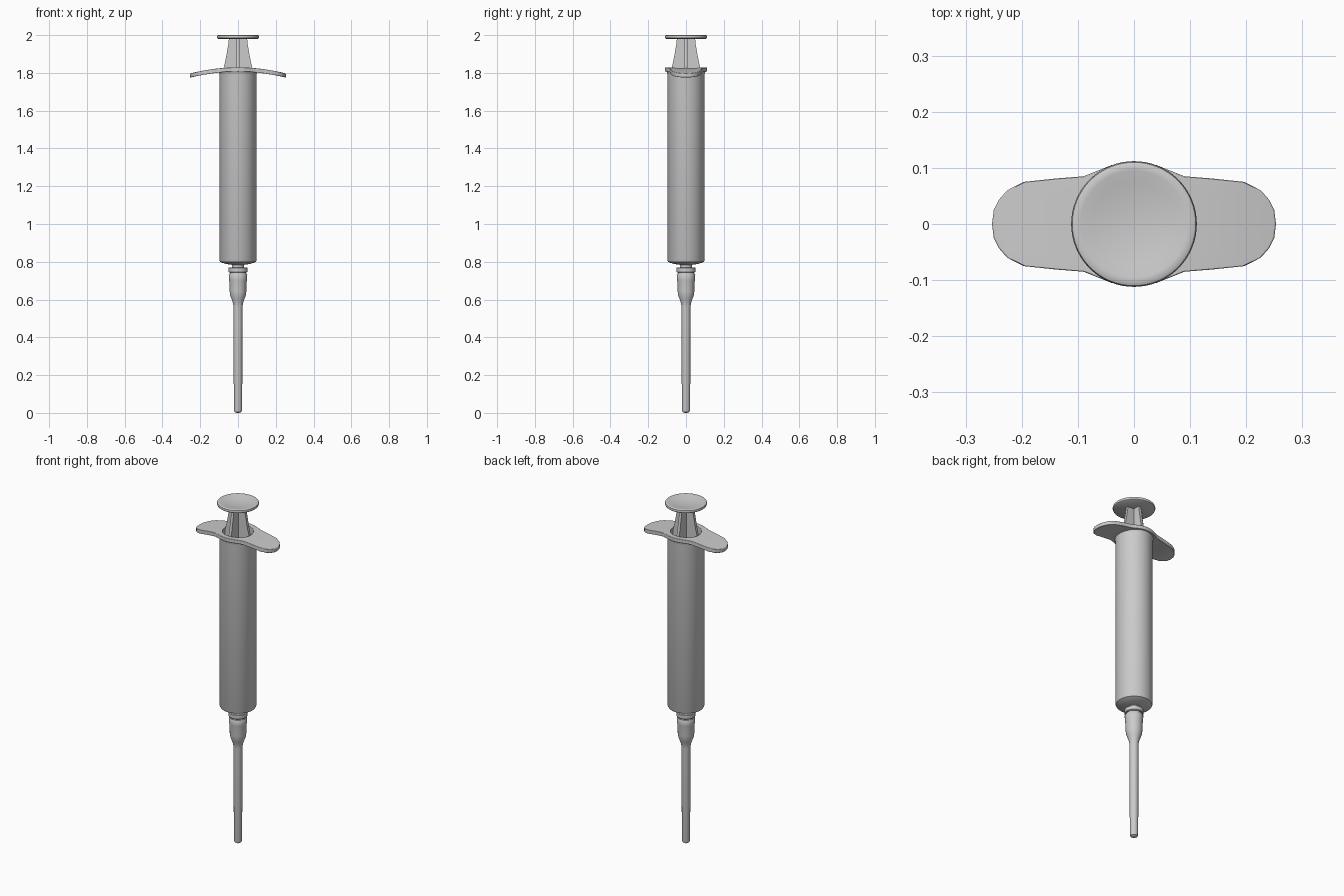
import bpy, bmesh
from math import sin, cos, pi, radians

if "Cube" in bpy.data.objects:
    bpy.data.objects.remove(bpy.data.objects["Cube"])


def make_object(name, bm):
    bmesh.ops.remove_doubles(bm, verts=bm.verts, dist=1e-5)
    bmesh.ops.recalc_face_normals(bm, faces=bm.faces)
    mesh = bpy.data.meshes.new(name)
    bm.to_mesh(mesh)
    bm.free()
    obj = bpy.data.objects.new(name, mesh)
    bpy.context.collection.objects.link(obj)
    bpy.ops.object.select_all(action='DESELECT')
    bpy.context.view_layer.objects.active = obj
    obj.select_set(True)
    bpy.ops.object.shade_smooth_by_angle(angle=radians(35))
    return obj


def lathe(name, profile, steps=48):
    bm = bmesh.new()
    vs = [bm.verts.new((r, 0, z)) for r, z in profile]
    es = [bm.edges.new(p) for p in zip(vs, vs[1:])]
    bmesh.ops.spin(bm, geom=vs + es, cent=(0, 0, 0), axis=(0, 0, 1),
                   angle=2 * pi, steps=steps, use_duplicate=False)
    return make_object(name, bm)


# Needle sheath with flared hub
lathe("needle_sheath", [
    (0, 0), (0.012, 0.001), (0.019, 0.006), (0.022, 0.018), (0.024, 0.56),
    (0.026, 0.58), (0.034, 0.602), (0.041, 0.622), (0.044, 0.642),
    (0.045, 0.69), (0.048, 0.704), (0.049, 0.732), (0.046, 0.737), (0, 0.737)], 32)

# Needle hub collar
lathe("needle_collar", [
    (0, 0.735), (0.042, 0.735), (0.042, 0.744), (0.047, 0.744), (0.050, 0.747),
    (0.050, 0.768), (0.047, 0.771), (0, 0.771)], 32)

# Hollow barrel with tip and fillet below the flange
lathe("barrel", [
    (0, 0.765), (0.033, 0.765), (0.033, 0.784), (0.06, 0.788), (0.084, 0.795),
    (0.094, 0.80), (0.098, 0.808), (0.098, 1.79), (0.10, 1.802), (0.105, 1.81),
    (0.082, 1.825), (0.082, 0.83), (0, 0.82)])

# Rubber stopper inside the barrel
lathe("stopper", [(0, 0.832), (0.081, 0.84), (0.081, 0.90), (0, 0.90)])

# Finger flange: rings from the bore out to the winged outline, bent down at the tips
quarter = [(0.253, 0), (0.25, 0.025), (0.241, 0.043), (0.226, 0.06), (0.197, 0.075),
           (0.14, 0.081), (0.09, 0.085), (0.07, 0.093), (0.04, 0.105), (0, 0.112)]
n = len(quarter) - 1
half = quarter + [(-x, y) for x, y in quarter[-2::-1]]
outline = half + [(x, -y) for x, y in half[-2:0:-1]]
count, rings = len(outline), 9
bm = bmesh.new()
layers = []
for thick in (0, 0.022):
    layer = []
    for k in range(rings):
        t = k / (rings - 1)
        row = []
        for i, (ox, oy) in enumerate(outline):
            a = i * pi / 2 / n
            x = 0.082 * cos(a) * (1 - t) + ox * t
            y = 0.082 * sin(a) * (1 - t) + oy * t
            drop = 0.032 * (abs(x) / 0.253) ** 2
            row.append(bm.verts.new((x, y, 1.829 - drop - thick)))
        layer.append(row)
    layers.append(layer)
top, low = layers
strips = list(zip(top, top[1:])) + list(zip(low, low[1:]))
strips += [(top[0], low[0]), (top[-1], low[-1])]
for a, b in strips:
    for i in range(count):
        j = (i + 1) % count
        bm.faces.new((a[i], a[j], b[j], b[i]))
flange = make_object("finger_flange", bm)
bev = flange.modifiers.new("soft_edge", 'BEVEL')
bev.width, bev.segments = 0.003, 2
bev.limit_method, bev.angle_limit = 'ANGLE', radians(50)

# Plunger rod: two crossed ribs narrowing toward the thumb rest
side = [(0.078, 0.90), (0.078, 1.82), (0.07, 1.85), (0.062, 1.89),
        (0.055, 1.93), (0.05, 1.96), (0.048, 1.985)]
rib = side + [(-w, z) for w, z in reversed(side)]
for name, turn in (("plunger_rib_x", 0), ("plunger_rib_y", pi / 2)):
    bm = bmesh.new()
    face = bm.faces.new([bm.verts.new((w, -0.008, z)) for w, z in rib])
    ext = bmesh.ops.extrude_face_region(bm, geom=[face])
    bmesh.ops.translate(bm, vec=(0, 0.016, 0),
                        verts=[v for v in ext["geom"] if isinstance(v, bmesh.types.BMVert)])
    make_object(name, bm).rotation_euler.z = turn

# Dished thumb rest
lathe("thumb_rest", [
    (0, 1.98), (0.104, 1.98), (0.110, 1.984), (0.112, 1.990), (0.110, 1.997),
    (0.104, 2.0), (0.095, 1.999), (0.075, 1.995), (0.045, 1.990), (0, 1.987)], 64)
